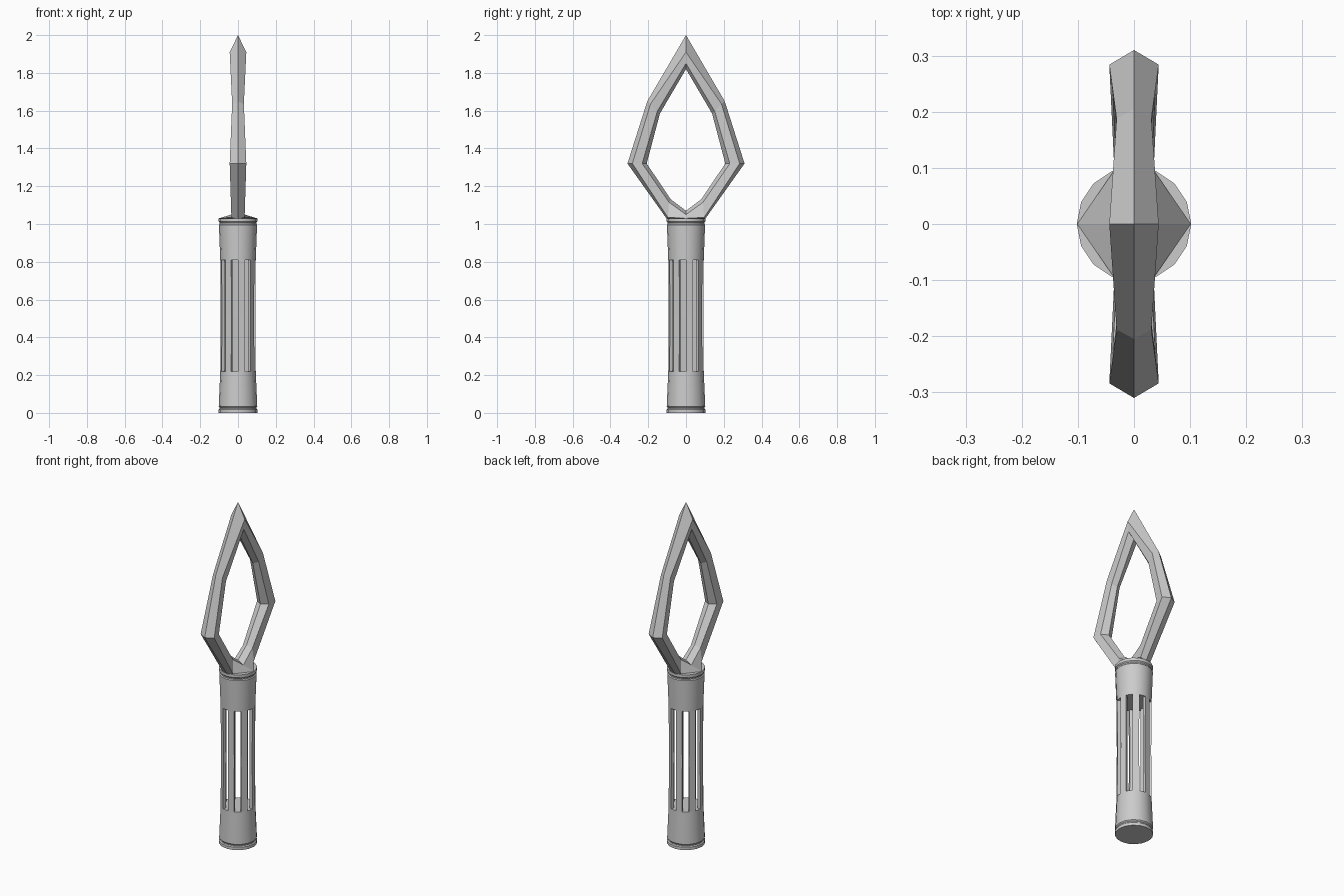
import bpy, bmesh
from math import cos, sin, pi, radians

if "Cube" in bpy.data.objects:
    bpy.data.objects.remove(bpy.data.objects["Cube"])

SIDES = 16


def polar(r, k, z):
    a = 2 * pi * k / SIDES
    return (r * cos(a), r * sin(a), z)


def finish(bm, name, smooth=False):
    bmesh.ops.recalc_face_normals(bm, faces=bm.faces)
    mesh = bpy.data.meshes.new(name)
    bm.to_mesh(mesh)
    bm.free()
    ob = bpy.data.objects.new(name, mesh)
    bpy.context.collection.objects.link(ob)
    if smooth:
        bpy.ops.object.select_all(action='DESELECT')
        ob.select_set(True)
        bpy.context.view_layer.objects.active = ob
        bpy.ops.object.shade_smooth_by_angle(angle=radians(25))
    return ob


def bridge(bm, a, b):
    n = len(a)
    for k in range(n):
        bm.faces.new((a[k], a[(k + 1) % n], b[(k + 1) % n], b[k]))


def lathe(name, profile):
    bm = bmesh.new()
    rings = [[bm.verts.new(polar(r, k, z)) for k in range(SIDES)] for r, z in profile]
    for a, b in zip(rings, rings[1:]):
        bridge(bm, a, b)
    bm.faces.new(rings[0])
    bm.faces.new(rings[-1])
    return finish(bm, name, True)


# Solid grip ends, each with a small groove near the rim
lathe("pommel", [(.102, 0), (.102, .017), (.097, .022), (.097, .028), (.102, .034), (.094, .22)])
lathe("collar", [(.094, .81), (.101, .995), (.097, 1.0), (.097, 1.007), (.102, 1.013), (.102, 1.03)])

# Grip bars: every other facet of the hollow middle section
bm = bmesh.new()
for k in range(0, SIDES, 2):
    loops = []
    for r, z in ((.094, .22), (.092, .515), (.094, .81)):
        loops.append([bm.verts.new(polar(rr, kk, z))
                      for rr, kk in ((r, k), (r, k + 1), (r - .018, k + 1), (r - .018, k))])
    for a, b in zip(loops, loops[1:]):
        bridge(bm, a, b)
    bm.faces.new(loops[0])
    bm.faces.new(loops[-1])
finish(bm, "grip_bars")

# Open leaf-shaped head: outer ridge, wide side, inner side, inner ridge
# each station: outer(y,z), side(y,z), side half width, inner(y,z), inner half width, ridge(y,z)
half = [
    ((0, 2.0), (0, 1.91), .044, (0, 1.85), .038, (0, 1.82)),
    ((.205, 1.65), (.188, 1.635), .031, (.152, 1.597), .028, (.138, 1.585)),
    ((.31, 1.32), (.284, 1.32), .044, (.232, 1.32), .038, (.208, 1.32)),
    ((.10, 1.025), (.096, 1.035), .035, (.09, 1.115), .031, (.08, 1.13)),
    ((0, 1.02), (0, 1.03), .101, (0, 1.05), .035, (0, 1.07)),
]


def flip(st):
    return tuple((-p[0], p[1]) if isinstance(p, tuple) else p for p in st)


stations = half + [flip(s) for s in half[-2:0:-1]]
bm = bmesh.new()
loops = []
for o, m, w, i, wi, r in stations:
    pts = [(0, *o), (w, *m), (wi, *i), (0, *r), (-wi, *i), (-w, *m)]
    loops.append([bm.verts.new(p) for p in pts])
for a, b in zip(loops, loops[1:] + loops[:1]):
    bridge(bm, a, b)
finish(bm, "open_blade")
